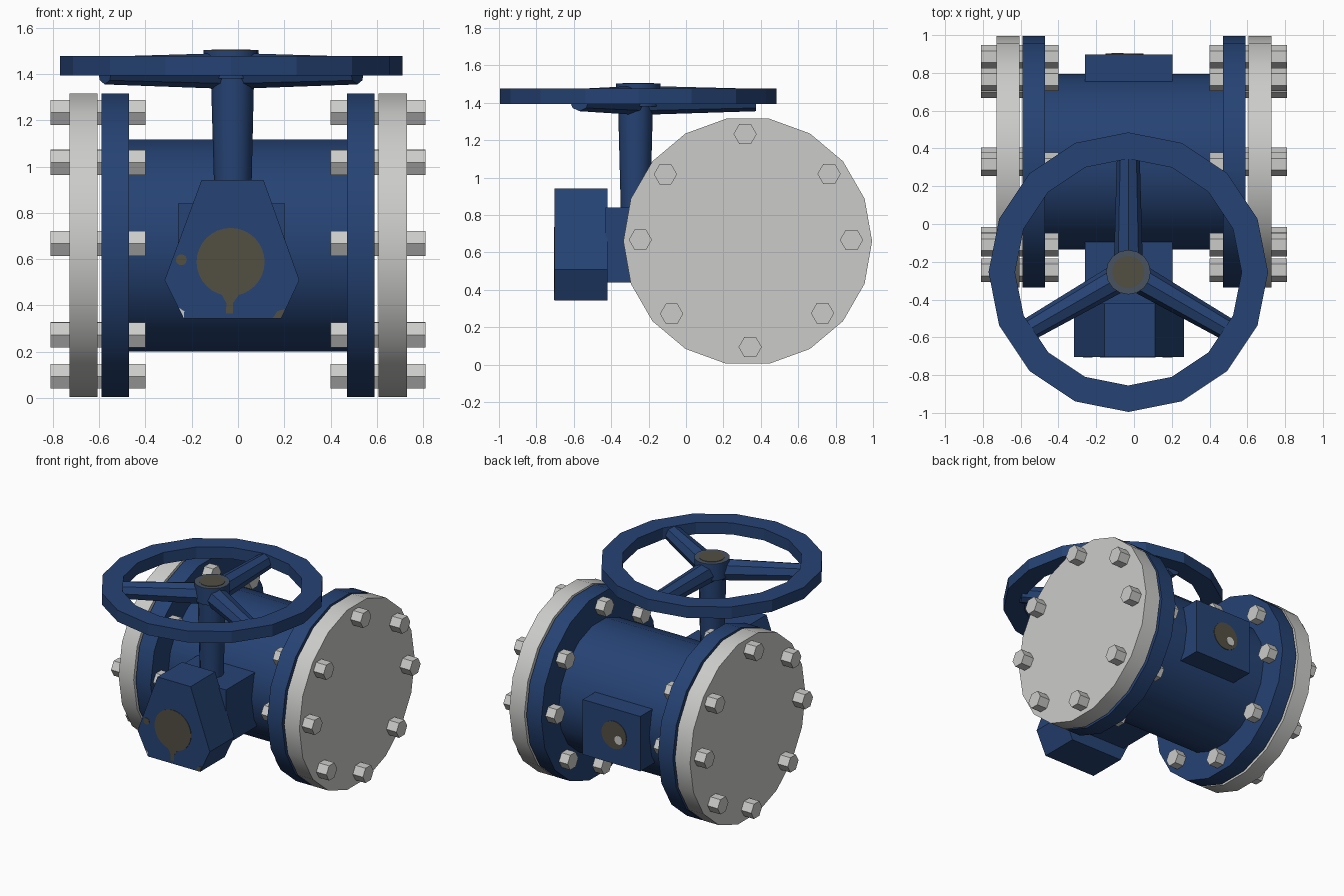
import bpy, bmesh, math
from mathutils import Vector

if "Cube" in bpy.data.objects:
    bpy.data.objects.remove(bpy.data.objects["Cube"])


def mat(name, rgb):
    m = bpy.data.materials.new(name)
    m.diffuse_color = (*rgb, 1)
    m.use_nodes = True
    m.node_tree.nodes["Principled BSDF"].inputs["Base Color"].default_value = m.diffuse_color
    return m


BLUE = mat("blue paint", (0.019, 0.056, 0.175))
GREY = mat("light grey steel", (0.60, 0.60, 0.59))
BROWN = mat("dark brown metal", (0.085, 0.078, 0.055))
SLATE = mat("slate rim", (0.065, 0.085, 0.12))


def finish(name, bm, m, smooth=False):
    bmesh.ops.recalc_face_normals(bm, faces=bm.faces)
    me = bpy.data.meshes.new(name)
    bm.to_mesh(me)
    bm.free()
    me.materials.append(m)
    ob = bpy.data.objects.new(name, me)
    bpy.context.collection.objects.link(ob)
    if smooth:
        bpy.context.view_layer.objects.active = ob
        ob.select_set(True)
        bpy.ops.object.shade_smooth_by_angle(angle=math.radians(30))
        ob.select_set(False)
    return ob


def frustum(name, a, b, r0, r1, n, m, smooth=True):
    """Tapered n-sided rod from a to b, first corner sideways."""
    a, b = Vector(a), Vector(b)
    d = (b - a).normalized()
    u = Vector((0, 1, 0)) if abs(d.x) > 0.99 else Vector((1, 0, 0))
    if abs(d.z) < 0.5 and abs(d.x) <= 0.99:
        u = d.cross(Vector((0, 0, 1))).normalized()
    v = d.cross(u)
    bm = bmesh.new()
    ends = []
    for p, r in ((a, r0), (b, r1)):
        ends.append([bm.verts.new(p + r * (math.cos(t) * u + math.sin(t) * v))
                     for t in (2 * math.pi * i / n for i in range(n))])
    for e in ends:
        bm.faces.new(e)
    for i in range(n):
        j = (i + 1) % n
        bm.faces.new((ends[0][i], ends[0][j], ends[1][j], ends[1][i]))
    return finish(name, bm, m, smooth)


def prism_y(name, pts, y0, y1, m):
    """Extrude an x/z outline along y."""
    bm = bmesh.new()
    f = bm.faces.new([bm.verts.new((x, y0, z)) for x, z in pts])
    g = bmesh.ops.extrude_face_region(bm, geom=[f])["geom"]
    vs = [e for e in g if isinstance(e, bmesh.types.BMVert)]
    bmesh.ops.translate(bm, verts=vs, vec=(0, y1 - y0, 0))
    return finish(name, bm, m)


CY, CZ = 0.33, 0.66      # pipe axis
WX, WY = -0.03, -0.255   # wheel axis

# Pipe body, flanges, end covers and bolts
frustum("pipe_body", (-0.5, CY, CZ), (0.5, CY, CZ), 0.465, 0.465, 18, BLUE)
bolts = [(0.316, 1.233), (0.765, 1.02), (0.885, 0.667), (0.73, 0.275),
         (0.343, 0.094), (-0.077, 0.272), (-0.244, 0.668), (-0.11, 1.018)]
for s, side in ((-1, "left"), (1, "right")):
    frustum(side + "_flange", (s * 0.47, CY, CZ), (s * 0.59, CY, CZ),
            0.665, 0.665, 18, BLUE)
    frustum(side + "_end_cover", (s * 0.607, CY, CZ), (s * 0.729, CY, CZ),
            0.665, 0.665, 18, GREY)
    for i, (y, z) in enumerate(bolts):
        frustum(f"{side}_bolt_{i}", (s * 0.40, y, z), (s * 0.81, y, z),
                0.062, 0.062, 6, GREY)

# Block crossing the body and faceted front housing
prism_y("cross_block", [(-0.26, 0.44), (0.204, 0.44), (0.204, 0.84), (-0.26, 0.84)],
        -0.43, 0.898, BLUE)
prism_y("front_housing", [(-0.157, 0.943), (0.11, 0.943), (0.265, 0.51), (0.187, 0.343),
                          (-0.235, 0.343), (-0.317, 0.51)], -0.703, -0.42, BLUE)

# Painted discs, drip and worn spots
frustum("front_disc", (-0.032, -0.70, 0.588), (-0.032, -0.706, 0.588), 0.147, 0.147, 32, BROWN)
prism_y("front_drip", [(-0.075, 0.455), (0.01, 0.455), (-0.022, 0.41), (-0.022, 0.365),
                       (-0.052, 0.365), (-0.05, 0.41)], -0.7055, -0.70, BROWN)
frustum("front_spot", (-0.245, -0.70, 0.597), (-0.245, -0.706, 0.597), 0.024, 0.024, 10, BROWN)
prism_y("front_worn_right", [(0.15, 0.346), (0.185, 0.346), (0.203, 0.385), (0.17, 0.375)],
        -0.706, -0.70, BROWN)
prism_y("front_worn_left", [(-0.234, 0.346), (-0.255, 0.39), (-0.232, 0.375)],
        -0.706, -0.70, GREY)
frustum("back_disc", (-0.05, 0.89, 0.65), (-0.05, 0.902, 0.65), 0.10, 0.10, 32, BROWN)
frustum("back_spot", (-0.088, 0.89, 0.623), (-0.088, 0.905, 0.623), 0.032, 0.032, 16, GREY)

# Stem and wheel hub
frustum("stem", (WX + 0.008, WY - 0.015, 0.80), (WX + 0.006, WY - 0.015, 1.42),
        0.078, 0.094, 12, BLUE)
frustum("wheel_hub", (WX, WY, 1.38), (WX, WY, 1.50), 0.118, 0.118, 16, BLUE)
frustum("hub_cap_rim", (WX, WY, 1.498), (WX, WY, 1.503), 0.118, 0.118, 16, SLATE)
frustum("hub_cap_disc", (WX, WY, 1.50), (WX, WY, 1.506), 0.085, 0.085, 24, BROWN)

# Three tapered spokes
for i, deg in enumerate((90, 210, 330)):
    c, s = math.cos(math.radians(deg)), math.sin(math.radians(deg))
    frustum(f"wheel_spoke_{i}", (WX, WY, 1.413), (WX + 0.63 * c, WY + 0.63 * s, 1.415),
            0.078, 0.06, 8, BLUE)

# Sixteen-sided wheel rim with a rectangular section
bm = bmesh.new()
N = 16
rings = [[bm.verts.new((WX + r * math.cos(2 * math.pi * i / N),
                        WY + r * math.sin(2 * math.pi * i / N), z)) for i in range(N)]
         for r, z in ((0.74, 1.393), (0.74, 1.477), (0.60, 1.477), (0.60, 1.393))]
for k in range(4):
    p, q = rings[k], rings[(k + 1) % 4]
    for i in range(N):
        j = (i + 1) % N
        bm.faces.new((p[i], p[j], q[j], q[i]))
finish("wheel_rim", bm, BLUE)
